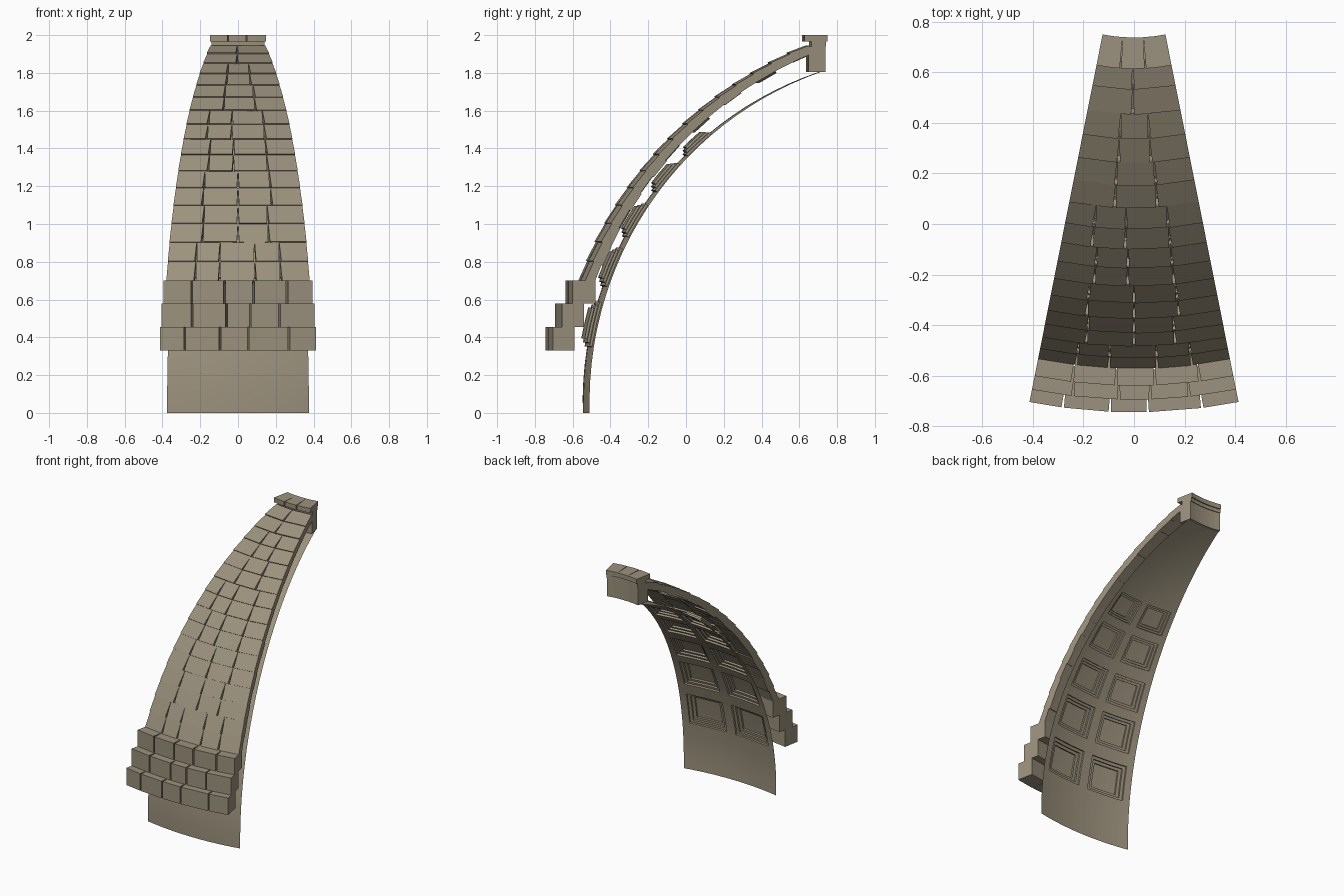
import bpy, bmesh, math, random
from mathutils import Vector

cube = bpy.data.objects.get("Cube")
if cube:
    bpy.data.objects.remove(cube)
random.seed(4)

AXIS_Y = 1.375                    # vertical axis of the dome
HALF = math.radians(11.25)        # half of the wedge angle

stone = bpy.data.materials.new("weathered_stone")
stone.use_nodes = True
colour = (0.33, 0.285, 0.205, 1)
stone.diffuse_color = colour
bsdf = stone.node_tree.nodes["Principled BSDF"]
bsdf.inputs["Base Color"].default_value = colour
bsdf.inputs["Roughness"].default_value = 0.9


def polar(r, z, u):
    """Point at radius r and height z; u runs -1..1 across the wedge."""
    a = u * HALF
    return Vector((r * math.sin(a), AXIS_Y - r * math.cos(a), z))


def finish(name, bm, smooth=False):
    bmesh.ops.remove_doubles(bm, verts=bm.verts, dist=1e-5)
    if not smooth:
        bmesh.ops.recalc_face_normals(bm, faces=bm.faces)
    mesh = bpy.data.meshes.new(name)
    bm.to_mesh(mesh)
    bm.free()
    ob = bpy.data.objects.new(name, mesh)
    bpy.context.collection.objects.link(ob)
    mesh.materials.append(stone)
    if smooth:
        bpy.context.view_layer.objects.active = ob
        ob.select_set(True)
        bpy.ops.object.shade_smooth_by_angle(angle=math.radians(30))
        ob.select_set(False)
    return ob


def add_block(bm, profile, u0, u1, gaps, steps=1):
    """Sweep a four-point (r, z) profile from u0 to u1, narrowed by a gap per point."""
    rings = []
    for i in range(steps + 1):
        t = i / steps
        ring = []
        for (r, z), gap in zip(profile, gaps):
            g = gap / (r * HALF)
            a = u0 + (g if u0 > -1 else 0)
            b = u1 - (g if u1 < 1 else 0)
            ring.append(bm.verts.new(polar(r, z, a + (b - a) * t)))
        rings.append(ring)
    for a, b in zip(rings, rings[1:]):
        for k in range(4):
            bm.faces.new((a[k], a[(k + 1) % 4], b[(k + 1) % 4], b[k]))
    bm.faces.new(rings[0][::-1])
    bm.faces.new(rings[-1])


def block_row(name, r_in, r_out, z0, z1, seams, steps=1, gap=0.005):
    bm = bmesh.new()
    profile = [(r_out, z0), (r_out, z1), (r_in, z1), (r_in, z0)]
    edges = [-1, *seams, 1]
    for u0, u1 in zip(edges, edges[1:]):
        add_block(bm, profile, u0, u1, (gap, gap, 0, 0), steps)
    return finish(name, bm)


# Stepped base courses
block_row("base_course_lower", 2.003, 2.12, 0.33, 0.455, (-0.68, -0.23, 0.13, 0.65))
block_row("base_course_middle", 1.953, 2.07, 0.455, 0.58, (-0.6, -0.15, 0.16, 0.54))
block_row("base_course_upper", 1.891, 2.015, 0.58, 0.70, (-0.62, -0.18, 0.21, 0.66))

# Crown ring and its coping
block_row("crown_ring", 0.65, 0.74, 1.805, 1.94, (), 6)
block_row("crown_neck", 0.645, 0.725, 1.94, 1.966, (), 6)
block_row("crown_coping", 0.637, 0.761, 1.966, 2.0, (-0.36, 0.3), 2, 0.003)

# Roof tiles: eight double courses along an arc, each pair sharing its seams
ARC_Y, ARC_Z, ARC_R = 1.446, -0.04, 2.146
START, END = math.radians(20.15), math.radians(67.8)
SEAMS = [(-0.6, -0.26, 0.24, 0.6), (-0.52, 0, 0.45), (-0.55, 0, 0.52), (-0.5, -0.08, 0.5),
         (-0.58, -0.12, 0.5), (-0.3, 0.36), (-0.28, 0.3), (-0.03,)]


def roof(angle, offset):
    rad = ARC_R + offset
    return AXIS_Y - ARC_Y + rad * math.cos(angle), ARC_Z + rad * math.sin(angle)


bm = bmesh.new()
courses = 2 * len(SEAMS)
for c in range(courses):
    a0 = START + (END - START) * c / courses
    a1 = START + (END - START) * (c + 1) / courses
    edges = [-1, *SEAMS[c // 2], 1]
    for k, (u0, u1) in enumerate(zip(edges, edges[1:])):
        thick = 0.048 + 0.012 * ((c + k) % 2) * random.random()
        lift = random.uniform(-0.001, 0.002)
        profile = [roof(a0, 0.003 + lift), roof(a1, lift - 0.003),
                   roof(a1, -thick), roof(a0, -thick)]
        add_block(bm, profile, u0, u1, (0.006, 0.0005, 0.0005, 0.006))
finish("roof_tiles", bm)

# Inner shell: thin curved sheet with stepped coffers pushed outward
SHELL_Y, SHELL_Z, SHELL_R = 1.2985, 0.058, 1.846
COLUMNS = [(-0.86, -0.1), (0.1, 0.86)]
ROWS = [(0.35, 0.585), (0.67, 0.87), (0.93, 1.10), (1.17, 1.315), (1.36, 1.475)]
STEP = 0.013


def height_angle(z):
    return math.asin((z - SHELL_Z) / SHELL_R)


def shell(angle, u, depth):
    rad = SHELL_R + depth
    r = AXIS_Y - SHELL_Y + rad * math.cos(angle)
    return polar(r, SHELL_Z + rad * math.sin(angle), u)


def nested(lo, hi):
    """Three spans, each stepping inward from the last."""
    w = hi - lo
    return [(lo + w * f, hi - w * f) for f in (0, 0.08, 0.16)]


def grid_lines(lo, hi, spans, most):
    marks = sorted({lo, hi, *(x for s in spans for pair in nested(*s) for x in pair)})
    out = [lo]
    for a, b in zip(marks, marks[1:]):
        n = max(1, math.ceil((b - a) / most))
        out += [a + (b - a) * (i + 1) / n for i in range(n)]
    return out


row_spans = [(height_angle(a), height_angle(b)) for a, b in ROWS]
us = grid_lines(-1, 1, COLUMNS, 0.2)
vs = grid_lines(height_angle(0), height_angle(1.805), row_spans, 0.05)


def level(x, spans):
    return max(sum(a < x < b for a, b in nested(*s)) for s in spans)


def depth(i, j):
    u, v = (us[i] + us[i + 1]) / 2, (vs[j] + vs[j + 1]) / 2
    return STEP * min(level(u, COLUMNS), level(v, row_spans))


bm = bmesh.new()


def quad(*points):
    bm.faces.new([bm.verts.new(p) for p in points])


for i in range(len(us) - 1):
    for j in range(len(vs) - 1):
        u0, u1, v0, v1 = us[i], us[i + 1], vs[j], vs[j + 1]
        d = depth(i, j)
        quad(shell(v0, u0, d), shell(v0, u1, d), shell(v1, u1, d), shell(v1, u0, d))
        # Coffer walls where neighbouring cells differ in depth
        if i + 2 < len(us) and depth(i + 1, j) != d:
            e = depth(i + 1, j)
            quad(shell(v0, u1, d), shell(v0, u1, e), shell(v1, u1, e), shell(v1, u1, d))
        if j + 2 < len(vs) and depth(i, j + 1) != d:
            e = depth(i, j + 1)
            quad(shell(v1, u0, d), shell(v1, u1, d), shell(v1, u1, e), shell(v1, u0, e))
finish("coffered_inner_shell", bm, smooth=True)
